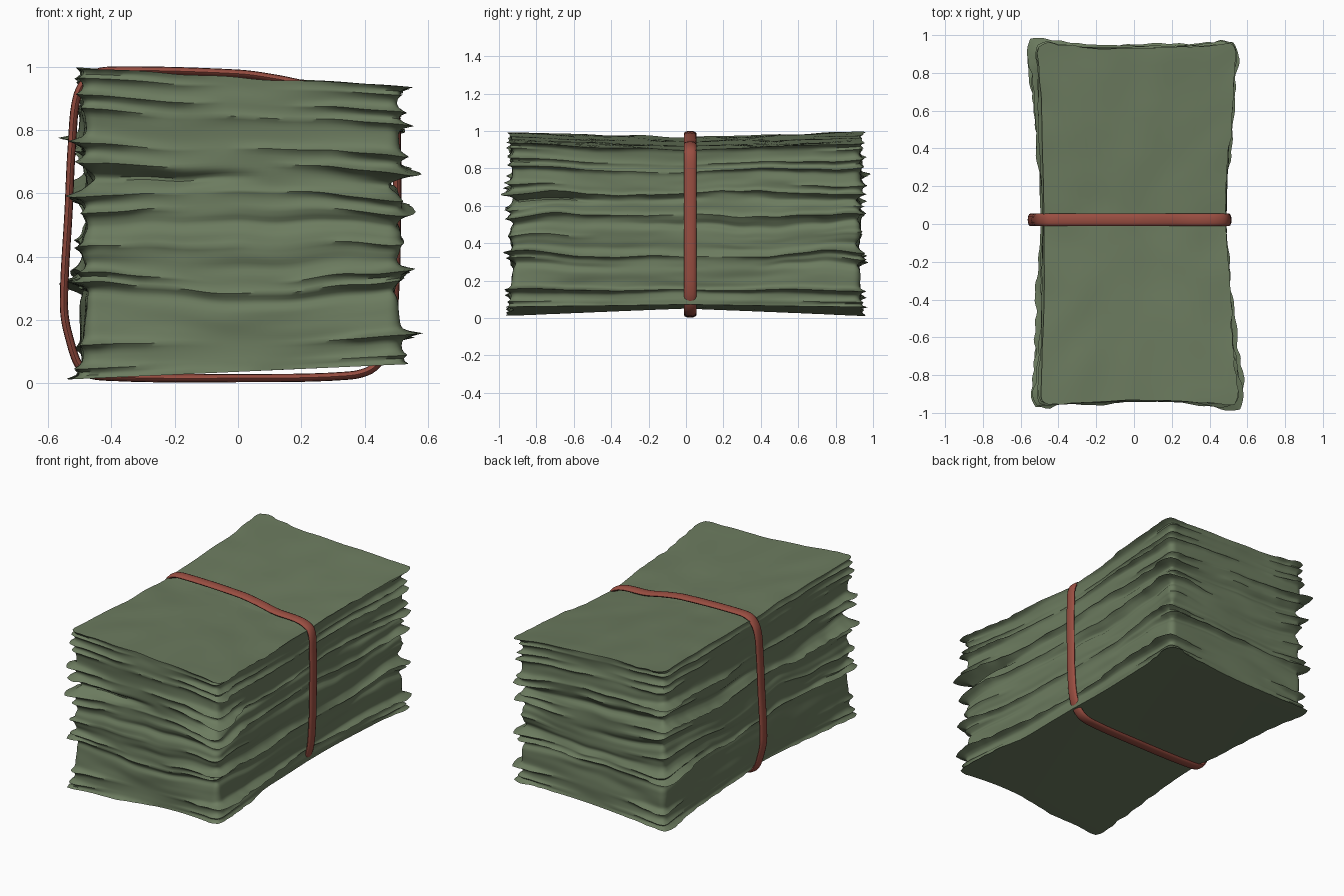
import bpy, bmesh, math
from mathutils import Vector, noise

if "Cube" in bpy.data.objects:
    bpy.data.objects.remove(bpy.data.objects["Cube"])


def material(name, rgb):
    m = bpy.data.materials.new(name)
    m.use_nodes = True
    m.diffuse_color = (*rgb, 1)
    m.node_tree.nodes["Principled BSDF"].inputs["Base Color"].default_value = (*rgb, 1)
    return m


def add_mesh(name, bm, mat, angle):
    bmesh.ops.recalc_face_normals(bm, faces=bm.faces)
    mesh = bpy.data.meshes.new(name)
    bm.to_mesh(mesh)
    bm.free()
    mesh.materials.append(mat)
    obj = bpy.data.objects.new(name, mesh)
    bpy.context.collection.objects.link(obj)
    bpy.ops.object.select_all(action="DESELECT")
    obj.select_set(True)
    bpy.context.view_layer.objects.active = obj
    bpy.ops.object.shade_smooth_by_angle(angle=math.radians(angle))


def bridge(bm, a, b):
    for i in range(len(a)):
        j = (i + 1) % len(a)
        bm.faces.new((a[i], a[j], b[j], b[i]))


def wave(x, y, z):
    return noise.noise(Vector((x, y, z)))


paper = material("green paper", (0.15, 0.20, 0.115))
rubber = material("red rubber", (0.32, 0.076, 0.053))

# Stack of crumpled sheets: rings around the sides, pinched at the middle
HX, HY, RADIUS = 0.5, 0.93, 0.035
# Protruding sheets: level, reach, lean towards +x or -x
LIPS = [(0.0, 0.05, -0.2), (0.03, 0.03, 0), (0.10, 0.055, 0.4), (0.29, 0.045, -0.4),
        (0.325, 0.055, 0.2), (0.43, 0.025, -0.3), (0.55, 0.045, 0.3), (0.605, 0.05, -0.5),
        (0.70, 0.045, 0.2), (0.755, 0.05, -0.3), (0.86, 0.045, 0.3), (0.905, 0.04, 0.1),
        (0.965, 0.025, -0.3), (1.0, 0.04, 0.45)]
NOTCHES = [(0.655, 0.04), (0.37, 0.02), (0.50, 0.02), (0.26, 0.02)]


def perimeter():
    pts = []
    corners = [(-HX, -HY), (HX, -HY), (HX, HY), (-HX, HY)]
    for k, count in enumerate((56, 92, 56, 92)):
        a, b = Vector(corners[k]), Vector(corners[(k + 1) % 4])
        for i in range(count):
            t = i / count
            t = 0.4 * t + 0.6 * t * t * (3 - 2 * t)
            p = a.lerp(b, t)
            c = Vector((max(RADIUS - HX, min(HX - RADIUS, p.x)),
                        max(RADIUS - HY, min(HY - RADIUS, p.y))))
            n = (p - c).normalized()
            pts.append((c + n * RADIUS, n))
    return pts


def height(x, y, u):
    dip = 0.037 * (1 - min(1, abs(y) / HY))
    low = 0.036 + 0.045 * x + dip * (0.7 - 0.6 * x)
    high = 0.967 - 0.06 * x - dip * (0.9 + 0.3 * x)
    bend = 0.05 * wave(x * 1.8, y * 1.8, u * 2.5) + 0.014 * wave(x * 6, y * 6, u * 4)
    crinkle = 0.008 * wave(x * 5, y * 5, 9)
    return low + (high - low) * u + bend * math.sin(math.pi * u) + crinkle * u


def side_point(p, n, u):
    corner = (abs(p.x) / HX * abs(p.y) / HY) ** 2.5
    pinch = 0.4 + 0.6 * min(1, abs(p.y) / (0.4 * HY))
    push = 0.014 * wave(p.x * 2, p.y * 2, u * 6) + 0.005 * wave(p.x * 4, p.y * 4, u * 16)
    flare = 0
    for k, (at, size, lean) in enumerate(LIPS):
        # Torn, uneven edges: each sheet sticks out by stretches
        edge = 0.1 + wave(p.x * 2.5 + 7 * k, p.y * 2.5, k * 3.1)
        edge = max(0, max(0, edge) * 0.55 + 0.7 * corner + lean * n.x)
        edge *= 1 + 0.4 * wave(p.x * 14, p.y * 14, k * 1.7)
        flare += size * edge * math.exp(-abs((u - at) / 0.011) ** 1.3)
    for k, (at, size) in enumerate(NOTCHES):
        edge = max(0, 0.3 + wave(p.x * 2 + 5 * k, p.y * 2, k * 2.3)) + corner * 0.4
        push -= size * edge * math.exp(-((u - at) / 0.02) ** 2)
    # Mitre the flaring sheets so their corners stay fairly square
    push += flare * pinch * (0.3 + 0.7 / max(abs(n.x), abs(n.y)))
    waist = 0.955 + (0.05 if p.x > 0 else 0.025) * (abs(p.y) / HY) ** 1.5
    x = p.x * waist + n.x * push - 0.008 * p.y
    y = p.y + n.y * push
    return Vector((x, y, height(x, y, u)))


bm = bmesh.new()
outline = perimeter()
levels = sorted({round(i / 100, 3) for i in range(101)} | {lip[0] for lip in LIPS})
rings = [[bm.verts.new(side_point(p, n, u)) for p, n in outline] for u in levels]
for a, b in zip(rings, rings[1:]):
    bridge(bm, a, b)

# Gently dented top and bottom sheets, closed by shrinking rings
for ring, u in ((rings[0], 0), (rings[-1], 1)):
    last = ring
    for s in (0.97, 0.9, 0.8, 0.7, 0.6, 0.5, 0.4, 0.3, 0.2, 0.1):
        inner = []
        for v in ring:
            x, y = v.co.x * s, v.co.y * s
            inner.append(bm.verts.new((x, y, height(x, y, u))))
        bridge(bm, last, inner)
        last = inner
    centre = bm.verts.new((0, 0, height(0, 0, u)))
    for i in range(len(last)):
        bm.faces.new((last[i], last[(i + 1) % len(last)], centre))
add_mesh("paper_stack", bm, paper, 55)

# Elastic band: flat oval section swept around the stack
PATH = [(-0.37, 0.988), (0, 0.978), (0.12, 0.962), (0.25, 0.937), (0.42, 0.925),
        (0.488, 0.885), (0.502, 0.75), (0.502, 0.5), (0.497, 0.3), (0.478, 0.13),
        (0.43, 0.05), (0.35, 0.024), (0, 0.016), (-0.4, 0.02), (-0.49, 0.04),
        (-0.535, 0.15), (-0.55, 0.25), (-0.535, 0.55), (-0.525, 0.75),
        (-0.507, 0.91), (-0.46, 0.975)]


def smooth_loop(points, steps=6):
    pts = [Vector(p) for p in points]
    n = len(pts)
    out = []
    for i in range(n):
        a, b, c, d = (pts[(i + k) % n] for k in (-1, 0, 1, 2))
        m1 = (c - a) / ((c - b).length + (b - a).length) * (c - b).length
        m2 = (d - b) / ((d - c).length + (c - b).length) * (c - b).length
        for s in range(steps):
            t = s / steps
            out.append(b * (2 * t**3 - 3 * t**2 + 1) + m1 * (t**3 - 2 * t**2 + t)
                       + c * (3 * t**2 - 2 * t**3) + m2 * (t**3 - t**2))
    return out


bm = bmesh.new()
loop = smooth_loop(PATH)
sections = []
for i, p in enumerate(loop):
    tangent = (loop[(i + 1) % len(loop)] - loop[i - 1]).normalized()
    out = Vector((-tangent.y, tangent.x))
    section = []
    for k in range(12):
        a = math.tau * k / 12
        q = p + out * 0.013 * math.sin(a)
        section.append(bm.verts.new((q.x, 0.022 + 0.033 * math.cos(a), q.y)))
    sections.append(section)
for i in range(len(sections)):
    bridge(bm, sections[i - 1], sections[i])
add_mesh("elastic_band", bm, rubber, 60)
